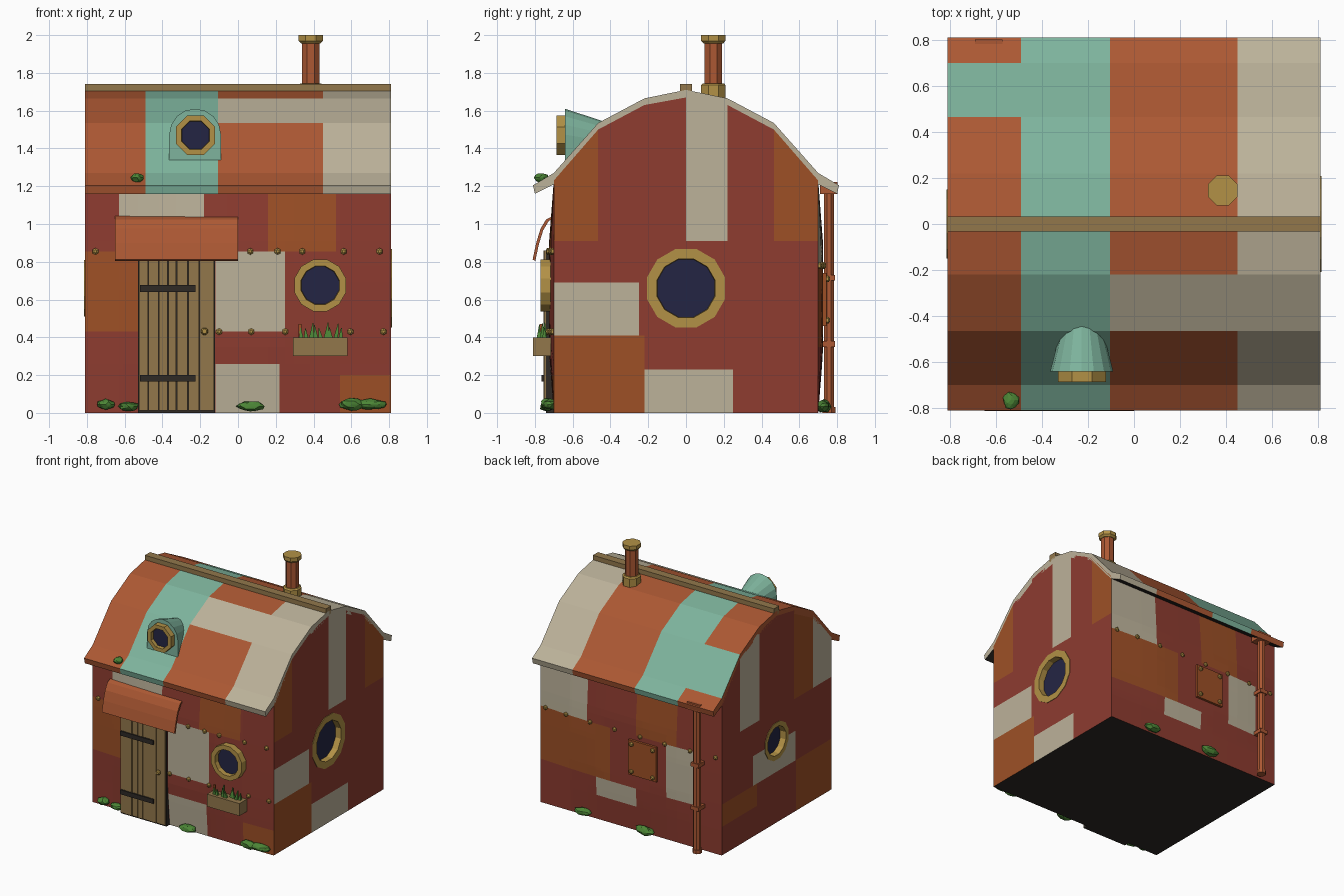
import bpy, bmesh, math, random
from mathutils import Vector, Matrix

if "Cube" in bpy.data.objects:
    bpy.data.objects.remove(bpy.data.objects["Cube"])

random.seed(4)
MATS = {}
NAMES = ["red", "orange", "copper", "cream", "teal", "wood", "brass", "navy", "green", "iron"]
RGB = [(142, 60, 48), (158, 80, 38), (172, 88, 51), (188, 178, 154), (126, 180, 157),
       (146, 119, 75), (178, 145, 70), (36, 37, 68), (76, 134, 54), (46, 41, 37)]
for n, c in zip(NAMES, RGB):
    m = bpy.data.materials.new(n)
    m.diffuse_color = [((v / 255 + 0.055) / 1.055) ** 2.4 for v in c] + [1]
    m.use_nodes = True
    m.node_tree.nodes["Principled BSDF"].inputs["Base Color"].default_value = m.diffuse_color
    MATS[n] = m


def finish(name, bm, mats):
    bmesh.ops.recalc_face_normals(bm, faces=bm.faces)
    me = bpy.data.meshes.new(name)
    bm.to_mesh(me)
    bm.free()
    for n in mats:
        me.materials.append(MATS[n])
    ob = bpy.data.objects.new(name, me)
    bpy.context.collection.objects.link(ob)
    return ob


def loft(name, mat, rings):
    """Closed solid through rings of equal point count."""
    bm = bmesh.new()
    vs = [[bm.verts.new(p) for p in r] for r in rings]
    n = len(rings[0])
    for a, b in zip(vs, vs[1:]):
        for i in range(n):
            bm.faces.new((a[i], a[(i + 1) % n], b[(i + 1) % n], b[i]))
    bm.faces.new(vs[0][::-1])
    bm.faces.new(vs[-1])
    return finish(name, bm, [mat])


def box(name, mat, x0, x1, y0, y1, z0, z1):
    return loft(name, mat, [[(x0, y0, z), (x1, y0, z), (x1, y1, z), (x0, y1, z)] for z in (z0, z1)])


def circle(c, axis, r, n):
    """Ring of n points about an axis: x, y or z."""
    pts = []
    for i in range(n):
        t = 2 * math.pi * (i + 0.5) / n
        a, b = r * math.cos(t), r * math.sin(t)
        o = {"x": (0, a, b), "y": (a, 0, b), "z": (a, b, 0)}[axis]
        pts.append(Vector(c) + Vector(o))
    return pts


def tube(name, mat, axis, c, levels, n=8):
    """Solid of revolution; levels are (offset along axis, radius)."""
    d = Vector([axis == k for k in "xyz"])
    return loft(name, mat, [circle(Vector(c) + d * o, axis, r, n) for o, r in levels])


def porthole(name, axis, c, out, inn, front, back, n):
    """Brass ring with glass set back inside it."""
    d = Vector([axis == k for k in "xyz"])
    c = Vector(c)
    bm = bmesh.new()
    prof = [(back, out), (front, out), (front, inn + 0.005), (back, inn)]
    vs = [[bm.verts.new(p) for p in circle(c + d * o, axis, r, n)] for o, r in prof]
    for k in range(4):
        a, b = vs[k], vs[(k + 1) % 4]
        for i in range(n):
            bm.faces.new((a[i], a[(i + 1) % n], b[(i + 1) % n], b[i]))
    finish(name + "_frame", bm, ["brass"])
    g = back + (front - back) * 0.45
    tube(name + "_glass", "navy", axis, c, [(back, inn + .004), (g, inn + .004)], n)


def slice_all(bm, axis, values):
    no = Vector([axis == k for k in "xyz"])
    for v in sorted(set(values)):
        bmesh.ops.bisect_plane(bm, geom=bm.verts[:] + bm.edges[:] + bm.faces[:],
                               plane_co=no * v, plane_no=no, dist=1e-5)


def prism(profile, x):
    bm = bmesh.new()
    a, b = ([bm.verts.new((s, y, z)) for y, z in profile] for s in (-x, x))
    n = len(profile)
    for i in range(n):
        bm.faces.new((a[i], a[(i + 1) % n], b[(i + 1) % n], b[i]))
    bm.faces.new(a[::-1])
    bm.faces.new(b)
    bmesh.ops.recalc_face_normals(bm, faces=bm.faces)
    return bm


# patchwork panels per wall: colour, low/high across, low/high up
O, C = 1, 2
FRONT = [(C, -.63, -.18, .855, 2), (O, .16, .52, .855, 2), (O, -.81, -.53, .43, .855),
         (C, -.12, .25, .43, .855), (C, -.12, .22, 0, .26), (O, .54, .81, 0, .2)]
BACK = [(C, .38, .81, .78, 2), (O, .17, .81, .35, .78), (C, -.61, -.33, .35, .78),
        (O, -.42, -.06, .78, 2), (C, -.06, .3, .2, .35)]
RIGHT = [(C, 0, .22, .91, 2), (O, -.7, -.465, .91, 2), (O, .465, .7, .91, 2),
         (C, -.7, -.25, .41, .69), (O, -.7, -.22, 0, .41), (C, -.22, .25, 0, .23)]
LEFT = [(C, .22, .465, .91, 2), (C, -.7, -.465, .91, 2), (O, -.465, -.22, .91, 2),
        (C, -.24, .3, .41, .65), (O, .25, .7, .23, .41), (O, -.7, -.25, 0, .41)]


def pick(rects, u, z):
    for m, a, b, lo, hi in rects:
        if a < u < b and lo < z < hi:
            return m
    return 0


# house body with arched gables and gently bulging long walls
half = [(.7, 0), (.7, 1.23), (.465, 1.5), (.22, 1.63)]
bm = prism(half + [(0, 1.67)] + [(-y, z) for y, z in half[::-1]], .81)
slice_all(bm, "x", [v for r in FRONT + BACK for v in r[1:3] if abs(v) < .8])
slice_all(bm, "y", [v for r in RIGHT + LEFT for v in r[1:3] if abs(v) < .69])
slice_all(bm, "z", [v for r in FRONT + BACK + RIGHT + LEFT for v in r[3:] if 0 < v < 1.5])
bm.normal_update()
for f in bm.faces:
    c, n = f.calc_center_median(), f.normal
    if n.z < -.5:
        f.material_index = 3
    elif abs(n.x) > .5:
        f.material_index = pick(RIGHT if n.x > 0 else LEFT, c.y, c.z)
    elif abs(n.y) > .9:
        f.material_index = pick(BACK if n.y > 0 else FRONT, c.x, c.z)
for v in bm.verts:
    if abs(v.co.y) > .699 and v.co.z < 1.23:
        k = (1 - (v.co.x / .81) ** 2) * math.sin(math.pi * v.co.z / 1.23)
        v.co.y += math.copysign(.026 * min(1, 1.3 * k), v.co.y)
body = finish("walls", bm, ["red", "orange", "cream", "iron"])

# gable portholes sunk into the walls
for nm, s, r, inn in (("right_window", 1, .215, .155), ("left_window", -1, .155, .112)):
    cut = tube(nm + "_cutter", "iron", "x", (s * .81, 0, .66), [(-.08, r - .01), (.08, r - .01)], 12)
    cut.hide_render = True
    cut.hide_set(True)
    b = body.modifiers.new(nm, "BOOLEAN")
    b.object, b.operation, b.solver = cut, "DIFFERENCE", "EXACT"
    porthole(nm, "x", (s * .81, 0, .66), r, inn, s * .004, s * -.085, 12)

# roof shell with coloured patches
top = [(-.81, 1.205), (-.7, 1.27), (-.465, 1.535), (-.22, 1.665), (0, 1.71)]
low = [(-.8, 1.16), (-.69, 1.215), (-.465, 1.475), (-.22, 1.605), (0, 1.65)]
mirror = lambda p: p + [(-y, z) for y, z in p[-2::-1]]
bm = prism(mirror(top) + mirror(low)[::-1], .81)
slice_all(bm, "x", [-.49, -.105, .45])
bm.normal_update()
for f in bm.faces:
    c = f.calc_center_median()
    if c.x > .45:
        i = 1
    elif c.x > -.105:
        i = 1 if -.465 < c.y < -.22 else 0
    elif c.x > -.49:
        i = 2
    else:
        i = 2 if .465 < c.y < .7 else 0
    if abs(f.normal.x) > .5:
        i = 1 if c.x > 0 else 0
    elif f.normal.z < -.6:
        i = 3
    f.material_index = i
finish("roof", bm, ["copper", "cream", "teal", "iron"])
box("ridge_beam", "wood", -.81, .81, -.033, .033, 1.68, 1.74)

# chimney
ch = (.385, .145, 0)
tube("chimney_pipe", "copper", "z", ch, [(1.6, .05), (1.98, .05)])
tube("chimney_collar", "brass", "z", ch, [(1.62, .07), (1.735, .07), (1.745, .06)])
tube("chimney_cap", "brass", "z", ch, [(1.955, .055), (1.97, .07), (2.0, .07)])

# dormer hood and its porthole
def arch(y, s):
    p = [(-.137, 0), (.137, 0)] + [(.137 * math.cos(t * math.pi / 8), .133 + .137 * math.sin(t * math.pi / 8))
                                   for t in range(9)]
    return [(-.227 + a * s, y, 1.34 + b * (.35 + .65 * s)) for a, b in p]
loft("dormer", "teal", [arch(-.64, 1), arch(-.4, .55)])
porthole("dormer_window", "y", (-.225, -.64, 1.47), .113, .076, -.045, .005, 8)

# front porthole
porthole("front_window", "y", (.435, -.72, .675), .142, .1, -.05, .02, 12)

# door: dark backing, planks, straps, knob
box("door_backing", "iron", -.53, -.122, -.74, -.69, 0, .86)
xs = [-.525, -.475, -.42, -.37, -.325, -.265, -.205, -.125]
for i, (a, b) in enumerate(zip(xs, xs[1:])):
    box("door_plank_%d" % i, "wood", a + .002, b - .002, -.752 - .003 * (i % 2), -.735, .012, .86)
for z in (.165, .64):
    box("door_strap", "iron", -.52, -.225, -.764, -.74, z, z + .036)
tube("door_knob", "brass", "y", (-.177, -.75, .432), [(0, .012), (-.015, .02), (-.03, .012)])

# curved awning over the door
aw = [(-.70, 1.045), (-.74, 1.025), (-.77, .975), (-.793, .9), (-.812, .812)]
loft("awning", "copper", [[(x, y, z) for y, z in aw] + [(x, y + .014, z - .008) for y, z in aw[::-1]]
                          for x in (-.65, 0)])

# flower box with shoots
box("flower_box", "wood", .29, .58, -.81, -.715, .3, .4)
for i in range(9):
    x, y = .335 + .026 * i, -.765 + random.uniform(-.02, .02)
    h, l = random.uniform(.045, .085), random.uniform(-.02, .02)
    loft("shoot", "green", [circle((x, y, .39), "z", .018, 4), circle((x + l, y, .4 + h), "z", .003, 4)])
box("flower_marker", "orange", .32, .335, -.775, -.76, .39, .47)

# rivets along panel seams
def wall_y(x, z):
    k = (1 - (x / .81) ** 2) * math.sin(math.pi * z / 1.23)
    return .7 + .026 * min(1, 1.3 * k)

def rivet(x, z, s, lift=0):
    tube("rivet", "brass", "y", (x, s * (wall_y(x, z) + lift), z), [(-s * .01, .018), (s * .008, .018), (s * .016, .008)], 6)
for x in (-.755, .065, .21, .34, .56, .75):
    rivet(x, .855, -1)
for x in (-.1, .07, .25, .595, .77):
    rivet(x, .43, -1)
for x in (.76, .57, .35, .13, -.1, -.32, -.54, -.76):
    rivet(x, .78, 1)

# bolted repair plate on the back wall
box("repair_plate", "orange", -.255, -.005, .7, .745, .46, .74)
for x in (-.225, -.035):
    for z in (.49, .71):
        rivet(x, z, 1, .02)

# downpipe with hopper, foot and brackets
dp = (-.63, .757, 0)
tube("downpipe", "copper", "z", dp, [(0, .03), (1.2, .03)])
tube("downpipe_foot", "copper", "z", dp, [(0, .036), (.03, .036)])
box("downpipe_hopper", "copper", -.69, -.57, .71, .802, 1.16, 1.222)
for z in (.35, .7):
    box("pipe_bracket", "copper", -.665, -.595, .7, .79, z, z + .03)

# moss clumps
for x, y, z, r, h in [(-.70, -.72, .045, .05, .028), (-.58, -.72, .035, .055, .026), (.065, -.735, .035, .075, .028),
                      (.6, -.73, .045, .065, .034), (.7, -.72, .045, .085, .03), (-.535, -.765, 1.245, .035, .025),
                      (.42, .72, .035, .07, .03), (-.14, .73, .035, .08, .035)]:
    bm = bmesh.new()
    bmesh.ops.create_icosphere(bm, subdivisions=2, radius=1)
    for v in bm.verts:
        v.co *= random.uniform(.85, 1.1)
    bmesh.ops.transform(bm, verts=bm.verts, matrix=Matrix.Translation((x, y, z)) @ Matrix.Diagonal((r, .04, h, 1)))
    finish("moss", bm, ["green"])
